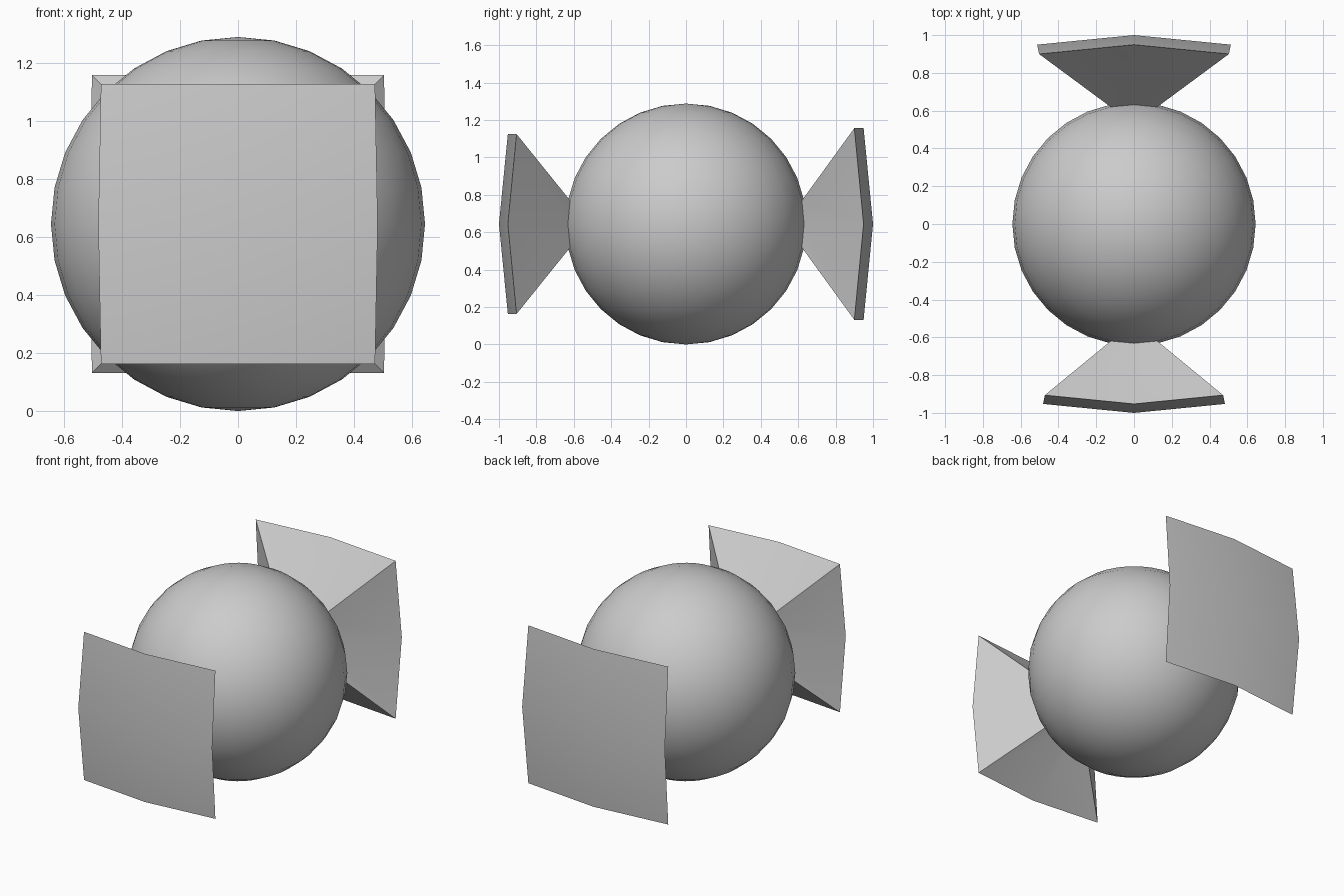
import bpy, bmesh
from mathutils import Vector

if "Cube" in bpy.data.objects:
    bpy.data.objects.remove(bpy.data.objects["Cube"])

R = 0.644

bm = bmesh.new()
bmesh.ops.create_uvsphere(bm, u_segments=32, v_segments=16, radius=R)


def pull_wrapper_end(side, scale):
    """Extrude the four faces around the +y / -y point into a flared wrapper end."""
    bm.verts.ensure_lookup_table()
    tip = min(bm.verts, key=lambda v: (v.co - Vector((0, side * R, 0))).length)
    out = bmesh.ops.extrude_face_region(bm, geom=list(tip.link_faces))
    for v in [g for g in out["geom"] if isinstance(g, bmesh.types.BMVert)]:
        v.co = Vector((v.co.x * scale,
                       side + (v.co.y - side * R) * scale,
                       v.co.z * scale))


pull_wrapper_end(-1, 3.83)   # front twist
pull_wrapper_end(1, 4.08)    # back twist, slightly larger

bmesh.ops.translate(bm, verts=bm.verts, vec=(0, 0, R))
bmesh.ops.recalc_face_normals(bm, faces=bm.faces)

# Wrapped ball with both twisted ends as one mesh
mesh = bpy.data.meshes.new("wrapped_sweet")
bm.to_mesh(mesh)
bm.free()
obj = bpy.data.objects.new("wrapped_sweet", mesh)
bpy.context.collection.objects.link(obj)
bpy.context.view_layer.objects.active = obj
obj.select_set(True)
bpy.ops.object.shade_smooth_by_angle(angle=0.52)
